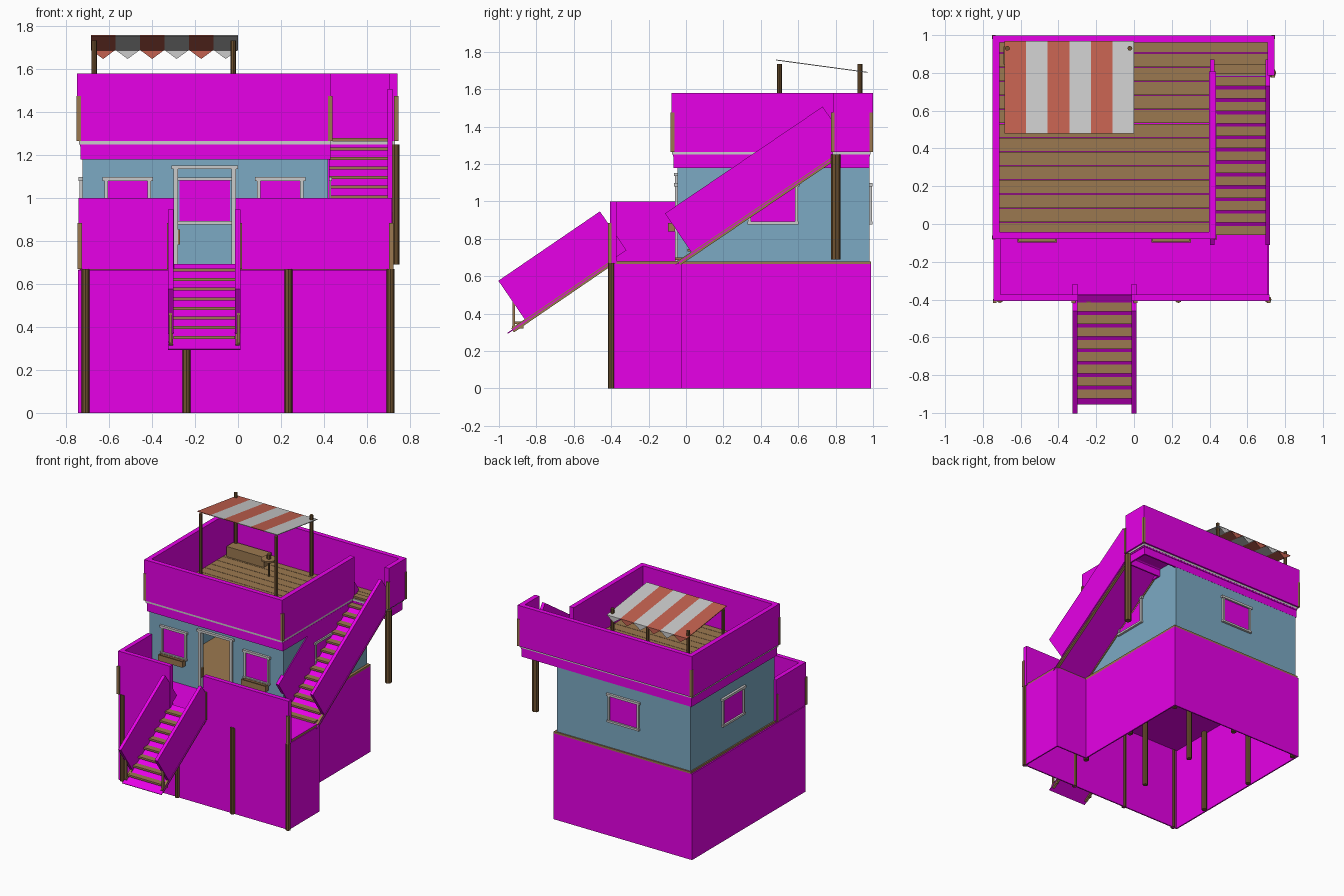
import bpy, bmesh, math
from mathutils import Vector, Matrix

if "Cube" in bpy.data.objects:
    bpy.data.objects.remove(bpy.data.objects["Cube"])


def mat(name, c):
    m = bpy.data.materials.new(name)
    m.diffuse_color = (*c, 1)
    m.use_nodes = True
    m.node_tree.nodes["Principled BSDF"].inputs["Base Color"].default_value = m.diffuse_color
    return m


MAG = mat("panel_magenta", (0.8, 0.0, 0.8))
WOOD = mat("wood", (0.33, 0.19, 0.08))
DARK = mat("post_wood", (0.16, 0.085, 0.03))
BLUE = mat("wall_blue", (0.2, 0.4, 0.55))
TRIM = mat("trim_grey", (0.6, 0.6, 0.58))
RED = mat("cloth_red", (0.55, 0.12, 0.08))
WHITE = mat("cloth_white", (0.75, 0.75, 0.75))


def finish(name, bm, m):
    bmesh.ops.recalc_face_normals(bm, faces=bm.faces)
    me = bpy.data.meshes.new(name)
    bm.to_mesh(me)
    bm.free()
    me.materials.append(m)
    ob = bpy.data.objects.new(name, me)
    bpy.context.collection.objects.link(ob)


def boxes(name, m, *bounds):
    """One object of boxes, each (x0, x1, y0, y1, z0, z1)."""
    bm = bmesh.new()
    for x0, x1, y0, y1, z0, z1 in bounds:
        mt = Matrix.Translation(((x0 + x1) / 2, (y0 + y1) / 2, (z0 + z1) / 2))
        bmesh.ops.create_cube(bm, size=1, matrix=mt @ Matrix.Diagonal((x1 - x0, y1 - y0, z1 - z0, 1)))
    finish(name, bm, m)


def prisms(name, m, pts, *spans):
    """Extrude a y-z outline across each x span."""
    bm = bmesh.new()
    for x0, x1 in spans:
        f = bm.faces.new([bm.verts.new((x0, y, z)) for y, z in pts])
        r = bmesh.ops.extrude_face_region(bm, geom=[f])
        bmesh.ops.translate(bm, vec=(x1 - x0, 0, 0), verts=[v for v in r["geom"] if isinstance(v, bmesh.types.BMVert)])
    finish(name, bm, m)


def fence(name, m, pts, z0, z1, t, closed=False):
    """Upright panels following an axis-aligned path."""
    h = t / 2
    segs = list(zip(pts, pts[1:] + pts[:1] if closed else pts[1:]))
    boxes(name, m, *[(min(a[0], b[0]) - h, max(a[0], b[0]) + h, min(a[1], b[1]) - h, max(a[1], b[1]) + h, z0, z1)
                     for a, b in segs])


def posts(name, m, pts, z0, z1, r, n=8):
    bm = bmesh.new()
    for x, y in pts:
        bmesh.ops.create_cone(bm, cap_ends=True, segments=n, radius1=r, radius2=r, depth=z1 - z0,
                              matrix=Matrix.Translation((x, y, (z0 + z1) / 2)))
    finish(name, bm, m)


# Base skirt and supporting posts
fence("base_skirt", MAG, [(-.74, -.395), (.71, -.395), (.71, -.03), (.435, -.03), (.435, .985), (-.74, .985)],
      0, .665, .01, True)
posts("deck_posts", DARK, [(x, -.4) for x in (-.71, -.24, .235, .71)], 0, .67, .018)
posts("house_posts", DARK, [(x, y) for x in (-.715, -.15, .415) for y in (-.05, .45, .96)], 0, .655, .02)

# Lower floors: timber slab with panel sheets on the deck and underneath
boxes("lower_floor", WOOD, (-.735, .71, -.39, -.03, .66, .68), (-.735, .44, -.03, .99, .66, .68))
boxes("deck_sheet", MAG, (-.735, .71, -.385, -.04, .68, .683))
boxes("floor_underside", MAG, (-.735, .71, -.39, -.03, .655, .66), (-.735, .43, -.03, .98, .655, .66))

# House walls with an open doorway
boxes("house_walls", BLUE, (-.725, -.28, -.045, -.03, .68, 1.24), (-.02, .42, -.045, -.03, .68, 1.24),
      (-.28, -.02, -.045, -.03, 1.14, 1.24), (-.725, .42, .965, .98, .68, 1.24),
      (-.725, -.71, -.03, .965, .68, 1.24), (.405, .42, -.03, .965, .68, 1.24))
boxes("door_frame", TRIM, (-.3, -.28, -.06, -.025, .68, 1.14), (-.03, -.01, -.06, -.025, .68, 1.14),
      (-.31, 0, -.065, -.025, 1.135, 1.153))
boxes("door_handle", WOOD, (-.28, -.27, -.055, -.03, .785, .855))


def window(name, along, c, face, w, out, depth=.014):
    """Pane and frame; along is the wall axis, out the outward sign."""
    def place(a0, a1, z0, z1, d0, d1):
        lo, hi = sorted((face + out * d0, face + out * d1))
        return (a0, a1, lo, hi, z0, z1) if along == "x" else (lo, hi, a0, a1, z0, z1)
    a, b = c - w / 2, c + w / 2
    boxes(name + "_pane", MAG, place(a, b, .89, 1.085, -.018, .004))
    boxes(name + "_frame", TRIM, place(a - .015, a, .88, 1.085, 0, depth), place(b, b + .015, .88, 1.085, 0, depth),
          place(a - .025, b + .025, 1.08, 1.098, 0, depth + .004), place(a - .02, b + .02, .878, .893, 0, depth + .004))


window("front_left_window", "x", -.513, -.045, .185, -1)
window("front_right_window", "x", .197, -.045, .185, -1)
window("back_window", "x", -.155, .98, .235, 1)
window("left_window", "y", .465, -.725, .235, -1)
window("right_window", "y", .465, .42, .235, 1)
boxes("back_window_inner_frame", TRIM, (-.29, -.02, .955, .965, 1.082, 1.097), (-.29, -.02, .955, .965, .878, .893))

# Flower boxes: four thin sides with a low bed
for name, c in (("left_flower_box", -.513), ("right_flower_box", .197)):
    a, b = c - .105, c + .105
    boxes(name, WOOD, (a, b, -.097, -.09, .84, .885), (a, b, -.067, -.06, .84, .885), (a, a + .007, -.09, -.067, .84, .885),
          (b - .007, b, -.09, -.067, .84, .885), (a, b, -.095, -.062, .84, .87))

# Lower deck railing
fence("deck_rail_left", MAG, [(-.725, -.06), (-.725, -.39), (-.315, -.39)], .668, 1.0, .035)
fence("deck_rail_right", MAG, [(.005, -.39), (.7, -.39)], .668, 1.0, .035)
boxes("deck_rail_posts", WOOD, *[(x - .01, x + .01, y - .01, y + .01, .67, .885) for x, y in
                                 ((-.737, -.407), (.713, -.407), (-.737, -.055), (-.32, -.407), (.008, -.407))])

# Upper terrace: fascia, trim line, soffit, boards
edge = [(-.728, -.06), (.425, -.06), (.425, .79), (.715, .79), (.715, .975), (-.728, .975)]
fence("terrace_fascia", MAG, edge, 1.18, 1.245, .012, True)
fence("terrace_trim", TRIM, [(-.735, -.07), (.425, -.07), (.425, .79), (.725, .79), (.725, .98), (-.735, .98)],
      1.25, 1.265, .012, True)
boxes("terrace_soffit", MAG, (-.735, .43, -.07, .985, 1.24, 1.25), (.43, .725, .785, .985, 1.24, 1.25))
n, y0, step = 14, -.065, 1.045 / 14
boxes("terrace_boards", WOOD, *[(-.73, .42 if i < 12 else .72, y0 + i * step + .0015, y0 + (i + 1) * step - .0015, 1.25, 1.267)
                                for i in range(n)])
boxes("landing_board", WOOD, (.42, .72, .79, y0 + 12 * step, 1.25, 1.267))
fence("terrace_rail", MAG, [(.415, .79), (.415, -.06), (-.73, -.06), (-.73, .98), (.725, .98), (.725, .805)],
      1.265, 1.58, .037)
boxes("terrace_rail_posts", WOOD, *[(x - .01, x + .01, y - .01, y + .01, 1.265, 1.475) for x, y in
                                    ((-.742, -.072), (.43, -.072), (-.742, .99), (.737, .99), (.737, .785))])
posts("landing_post", DARK, [(.728, .8)], .69, 1.25, .025)


# Staircases: leaning side panels, stringers, soffit sheet and treads
def stair(name, xl, xr, p0, p1, count, ty0, ty1, t=.025):
    p0, p1 = Vector(p0), Vector(p1)
    d = (p1 - p0).normalized()
    up = Vector((-d.y, d.x))
    L = (p1 - p0).length

    def band(s0, s1, n0, n1):
        return [tuple(p0 + d * s + up * k) for s, k in ((s0, n0), (s1, n0), (s1, n1), (s0, n1))]
    prisms(name + "_side_panels", MAG, band(.087, L + .115, .024, .275), (xl, xl + t), (xr - t, xr))
    prisms(name + "_stringers", WOOD, band(0, L, 0, .026), (xl + .004, xl + t - .002), (xr - t + .002, xr - .004))
    prisms(name + "_sheet", MAG, band(-.03, L + .04, .012, .018), (xl, xr))
    treads = []
    for i in range(count):
        y = ty0 + (ty1 - ty0) * i / (count - 1)
        z = p0.y + (y - p0.x) * d.y / d.x + .045
        treads.append((xl + t, xr - t, y - .024, y + .024, z - .014, z))
    boxes(name + "_treads", WOOD, *treads)


stair("front_stair", -.325, .012, (-.92, .30), (-.4, .655), 8, -.9, -.44)
stair("side_stair", .402, .72, (-.03, .66), (.79, 1.215), 14, -.035, .82)
boxes("front_stair_feet", WOOD, *[b for x in (-.322, -.005) for b in
                                  ((x, x + .014, -.928, -.914, .32, .48), (x, x + .014, -.93, -.87, .32, .333))])

# Awning: poles, sloping striped cloth and hanging pennants
posts("awning_front_poles", DARK, [(-.67, .5), (-.022, .5)], 1.265, 1.735, .013)
posts("awning_back_poles", DARK, [(-.67, .93), (-.022, .93)], 1.265, 1.735, .013)
w = .685 / 6
strips = [(-.685 + i * w, -.685 + (i + 1) * w) for i in range(6)]
cloth = [(.48, 1.754), (.97, 1.688), (.97, 1.693), (.48, 1.759)]
for k, (name, m) in enumerate((("red", RED), ("white", WHITE))):
    prisms("awning_%s_stripes" % name, m, cloth, *strips[k::2])
    bm = bmesh.new()
    for a, b in strips[k::2]:
        bm.faces.new([bm.verts.new(v) for v in ((a, .968, 1.69), ((a + b) / 2, .968, 1.648), (b, .968, 1.69))])
    finish("awning_%s_pennants" % name, bm, m)

# Terrace furniture: bench and small round table with a cup
boxes("bench", WOOD, (-.69, -.37, .845, .94, 1.267, 1.345))
posts("table_leg", DARK, [(-.26, .75)], 1.267, 1.39, .008)
posts("table_top", WOOD, [(-.26, .75)], 1.39, 1.403, .055, 10)
posts("table_cup", DARK, [(-.26, .75)], 1.403, 1.435, .016)
